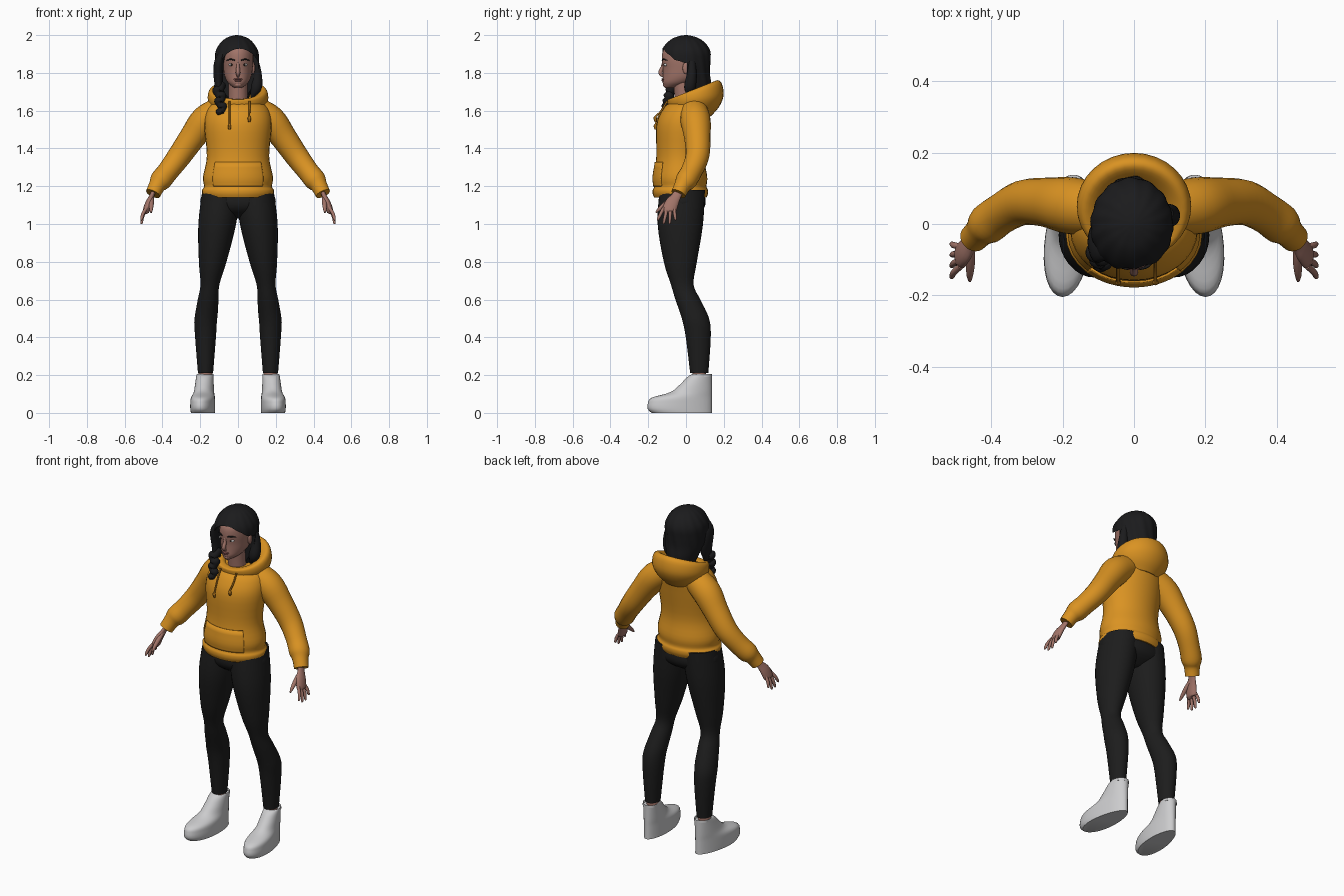
import bpy, bmesh, math
from mathutils import Vector, Matrix

cube = bpy.data.objects.get("Cube")
if cube:
    bpy.data.objects.remove(cube)
for selected in bpy.context.selected_objects:
    selected.select_set(False)


def material(name, red, green, blue):
    mat = bpy.data.materials.new(name)
    mat.use_nodes = True
    mat.diffuse_color = (red, green, blue, 1)
    shader = next(node for node in mat.node_tree.nodes if node.type == 'BSDF_PRINCIPLED')
    shader.inputs["Base Color"].default_value = (red, green, blue, 1)
    shader.inputs["Roughness"].default_value = .8
    return mat


ORANGE = material("orange_cotton", .7, .29, .016)
CORD = material("dark_orange_cord", .4, .16, .01)
BLACK = material("black_leggings", .012, .012, .012)
HAIR = material("black_hair", .011, .011, .012)
SKIN = material("skin", .36, .175, .14)
LIP = material("lips", .27, .1, .09)
GREY = material("pale_grey_shoe", .6, .6, .61)
WHITE = material("eye_white", .65, .63, .62)
IRIS = material("dark_iris", .03, .02, .015)


def finish(name, bm, mat):
    bmesh.ops.recalc_face_normals(bm, faces=bm.faces)
    mesh = bpy.data.meshes.new(name)
    bm.to_mesh(mesh)
    bm.free()
    obj = bpy.data.objects.new(name, mesh)
    bpy.context.collection.objects.link(obj)
    mesh.materials.append(mat)
    obj.select_set(True)
    return obj


def spline(rings, steps=4):
    """Interpolate smoothly between rings of numbers."""
    rings = [Vector(ring) for ring in rings]
    last = len(rings) - 1
    result = []
    for i in range(last):
        before, start = rings[max(i - 1, 0)], rings[i]
        end, after = rings[i + 1], rings[min(i + 2, last)]
        tangent_in, tangent_out = (end - before) / 2, (after - start) / 2
        for step in range(steps):
            t = step / steps
            ease = t * t * (3 - 2 * t)
            result.append(start.lerp(end, ease) + tangent_in * (t * (1 - t) ** 2)
                          - tangent_out * (t * t * (1 - t)))
    return result + [rings[last]]


def skin_rings(name, mat, rows, side=1, warp=None, closed=True):
    """Join rows of points with faces, optionally warped or mirrored."""
    bm = bmesh.new()
    loops = []
    for row in rows:
        points = [warp(point) if warp else point for point in row]
        loops.append([bm.verts.new((p.x * side, p.y, p.z)) for p in points])
    for low, high in zip(loops, loops[1:]):
        for k in range(len(low) if closed else len(low) - 1):
            j = (k + 1) % len(low)
            bm.faces.new((low[k], low[j], high[j], high[k]))
    if closed:
        bm.faces.new(loops[0])
        bm.faces.new(loops[-1])
    return finish(name, bm, mat)


def ellipse(centre, across, deep, seg, start=0, sweep=math.tau):
    count = seg if sweep == math.tau else seg + 1
    angles = [start + sweep * k / seg for k in range(count)]
    return [centre + across * math.cos(a) + deep * math.sin(a) for a in angles]


def column(name, mat, rings, ratio=1, x=lambda z: 0, seg=32, steps=4, start=0, sweep=math.tau, **style):
    """Stack level ellipses: height, half width, y and optional rise at the back."""
    rows = []
    for z, width, y, rise in spline([ring + (0,) * (4 - len(ring)) for ring in rings], steps):
        width = max(width, .001)
        rows.append(ellipse(Vector((x(z), y, z)), Vector((width, 0, 0)),
                            Vector((0, width * ratio, rise)), seg, start, sweep))
    return skin_rings(name, mat, rows, **style)


def tube(name, mat, path, flat=1, seg=20, **style):
    """Sweep an ellipse along a path of x, y, z and radius."""
    points = spline(path)
    rows = []
    for i, point in enumerate(points):
        ahead, behind = points[min(i + 1, len(points) - 1)], points[max(i - 1, 0)]
        direction = (ahead - behind).xyz.normalized()
        across = Vector((0, 1, 0))
        across = (across - direction * across.dot(direction)).normalized()
        radius = max(point.w, .001)
        rows.append(ellipse(point.xyz, across * radius, direction.cross(across) * radius * flat, seg))
    return skin_rings(name, mat, rows, **style)


def ball(name, mat, place, size):
    bm = bmesh.new()
    bmesh.ops.create_uvsphere(bm, u_segments=20, v_segments=12, radius=1,
                              matrix=Matrix.Translation(place) @ Matrix.Diagonal((*size, 1)))
    return finish(name, bm, mat)


# Hoodie body with a ribbed hem
BODY_RATIO = .77
body = [(1.14, .18, -.03), (1.16, .19, -.03), (1.18, .19, -.03), (1.2, .18, -.03), (1.25, .185, -.03),
        (1.36, .165, -.03), (1.52, .178, -.02), (1.6, .165, 0), (1.64, .13, .01), (1.66, .08, .01)]
column("hoodie_body", ORANGE, body, BODY_RATIO)

# Front pouch pocket following the body
pouch = [(z, width + .002, y) for z, width, y in spline(body) if 1.2 < z < 1.35]
pocket = column("front_pocket", ORANGE, pouch, BODY_RATIO, steps=1, closed=False,
                start=math.pi * 1.25, sweep=math.pi / 2)
thickness = pocket.modifiers.new("thickness", 'SOLIDIFY')
thickness.thickness, thickness.offset = .007, 0

# Lowered hood, rolled over its rim towards the neck
column("hood", ORANGE, [(1.59, .12, .02, -.02), (1.62, .145, .04, 0), (1.66, .16, .05, .02),
                        (1.7, .155, .045, .045), (1.71, .135, .035, .05), (1.69, .1, .03, .03),
                        (1.65, .07, .02, .01)], .93)

# Drawstrings with knotted ends
for side_name, x, low in (("right", -.045, 1.5), ("left", .06, 1.54)):
    tube(side_name + "_drawstring", CORD,
         [(x, -.1, 1.65, .005), (x, -.13, 1.6, .005), (x, -.16, low + .03, .005),
          (x, -.163, low + .02, .009), (x, -.16, low, .006)], seg=8)

# Leggings seat
column("leggings_seat", BLACK, [(1.2, .17, -.02), (1.12, .2, -.02), (1.07, .17, -.02), (1.03, .07, -.02)], .62)


def leg_line(z):
    return min(.172, .23 - .12 * z)


def shoe_shape(point):
    """Widen the toe and turn it outwards."""
    offset = (point.x - leg_line(0)) * (1 - point.y * .8)
    return Vector((.182 - point.y * .09 + offset, point.y, point.z))


def shoe_rings():
    """Level outlines sharing one heel line; each is a height and a half length."""
    heel = .138
    profile = ((0, .16), (.02, .17), (.05, .17), (.08, .16), (.11, .11), (.15, .085), (.19, .065),
               (.205, .05), (.19, .04))
    for z, length, in spline(profile):
        width = .04 + length * .13
        yield ellipse(Vector((leg_line(z), heel - length, z)), Vector((width, 0, 0)),
                      Vector((0, length, 0)), 32)


for side_name, s in (("left", 1), ("right", -1)):
    # Leg, ankle and shoe
    column(side_name + "_leg", BLACK,
           [(1.18, .1, -.02), (1, .1, -.03), (.8, .073, -.03), (.68, .05, -.02), (.6, .055, .01),
            (.5, .06, .05), (.4, .055, .065), (.21, .04, .07)], 1.2, leg_line, side=s)
    column(side_name + "_ankle", SKIN, [(.13, .036, .07), (.23, .036, .07)], x=leg_line, side=s)
    skin_rings(side_name + "_shoe", GREY, shoe_rings(), s, shoe_shape)

    # Sleeve, gathered above the cuff
    tube(side_name + "_sleeve", ORANGE,
         [(.08, .04, 1.61, .07), (.17, .05, 1.55, .08), (.24, .06, 1.46, .07), (.31, .06, 1.36, .063),
          (.37, .03, 1.28, .057), (.41, 0, 1.23, .057), (.43, -.02, 1.2, .044), (.45, -.04, 1.16, .04)],
         side=s)

    # Hand with four fingers and a thumb
    tube(side_name + "_palm", SKIN, [(.44, -.03, 1.19, .024), (.456, -.05, 1.15, .025), (.473, -.075, 1.11, .036),
                                     (.486, -.09, 1.07, .036), (.49, -.09, 1.06, .02)], .5, side=s)
    for i, finger in enumerate(("index", "middle", "ring", "little")):
        length = .085 if finger in ("middle", "ring") else .065
        knuckle = Vector((.485, i * .018 - .118, 1.085))
        reach = Vector((.028, i * .014 - .033, -length))
        joints = [knuckle + reach * t for t in (0, .5, .9, 1)]
        joints[1].x += .005
        tube(f"{side_name}_{finger}_finger", SKIN,
             [(*joint, radius) for joint, radius in zip(joints, (.009, .009, .007, .003))], seg=10, side=s)
    tube(side_name + "_thumb", SKIN, [(.458, -.065, 1.14, .013), (.458, -.105, 1.11, .013),
                                      (.46, -.14, 1.08, .01), (.46, -.16, 1.06, .004)], seg=10, side=s)

    # Eye, brow and ear
    ball(side_name + "_eye", WHITE, (s * .034, -.107, 1.843), (.015, .011, .008))
    ball(side_name + "_iris", IRIS, (s * .034, -.114, 1.843), (.006, .006, .006))
    tube(side_name + "_brow", HAIR, [(.016, -.126, 1.866, .003), (.038, -.119, 1.872, .004),
                                     (.06, -.1, 1.866, .002)], seg=8, side=s)
    ball(side_name + "_ear", SKIN, (s * .08, 0, 1.825), (.01, .018, .032))

# Neck, head and face
column("neck", SKIN, [(1.61, .055, 0), (1.67, .05, -.01), (1.77, .05, -.02)])
column("head", SKIN, [(1.72, .015, -.09), (1.73, .033, -.07), (1.75, .055, -.045), (1.78, .07, -.022),
                      (1.82, .077, -.012), (1.87, .081, -.012), (1.92, .077, -.01), (1.96, .055, 0),
                      (1.975, .02, 0)], 1.43)
tube("nose", SKIN, [(0, -.12, 1.855, .007), (0, -.125, 1.83, .009), (0, -.135, 1.8, .012),
                    (0, -.12, 1.78, .006)])
ball("upper_lip", LIP, (0, -.121, 1.767), (.023, .009, .005))
ball("lower_lip", LIP, (0, -.12, 1.759), (.019, .009, .006))
ball("chin", SKIN, (0, -.105, 1.737), (.022, .018, .014))


def strands(point):
    """Ripple the surface into soft locks."""
    wave = 1 + .016 * math.sin(14 * math.atan2(point.y, point.x) + 25 * point.z)
    return Vector((point.x * wave, point.y * wave, point.z))


# Hair mass with an arched opening cut for the face
hair = column("hair", HAIR, [(1.66, .06, .06), (1.74, .09, .03), (1.8, .11, 0), (1.86, .115, -.004),
                             (1.91, .113, -.002), (1.95, .094, 0), (1.98, .064, 0), (1.995, .03, 0),
                             (2, .004, 0)], 1.15, lambda z: -.006, seg=72, warp=strands)
opening = bmesh.new()
bmesh.ops.create_cone(opening, cap_ends=True, segments=48, radius1=1, radius2=1, depth=1,
                      matrix=Matrix.Translation((.008, -.195, 1.75)) @ Matrix.Rotation(math.pi / 2, 4, 'X')
                      @ Matrix.Diagonal((.125, .178, .4, 1)))
cutter = finish("face_opening_cutter", opening, HAIR)
cutter.hide_render = True
cut = hair.modifiers.new("face_opening", 'BOOLEAN')
cut.operation, cut.object, cut.solver = 'DIFFERENCE', cutter, 'EXACT'
bpy.context.view_layer.objects.active = hair
bpy.ops.object.modifier_apply(modifier=cut.name)
bpy.data.objects.remove(cutter)

# Loose locks and the braid over the right shoulder
tube("left_lock", HAIR, [(.09, .03, 1.86, .02), (.1, .03, 1.79, .026), (.095, .02, 1.72, .03),
                         (.07, .02, 1.67, .006)])
tube("right_lock", HAIR, [(-.075, -.07, 1.91, .03), (-.1, -.06, 1.86, .05), (-.104, -.045, 1.78, .05),
                          (-.1, -.06, 1.69, .03)], .5)
braid = []
for i in range(12):
    t = i / 11
    radius = .022 if i % 2 else .032
    sway = math.copysign(.007, math.sin(i * math.pi / 2 + 1))
    braid.append((sway + t * .018 - .103, -.055 - .06 * math.sqrt(t), 1.73 - .15 * t, radius * (1 - t * .3)))
tube("braid", HAIR, braid)

bpy.ops.object.shade_smooth_by_angle(angle=math.radians(50))
